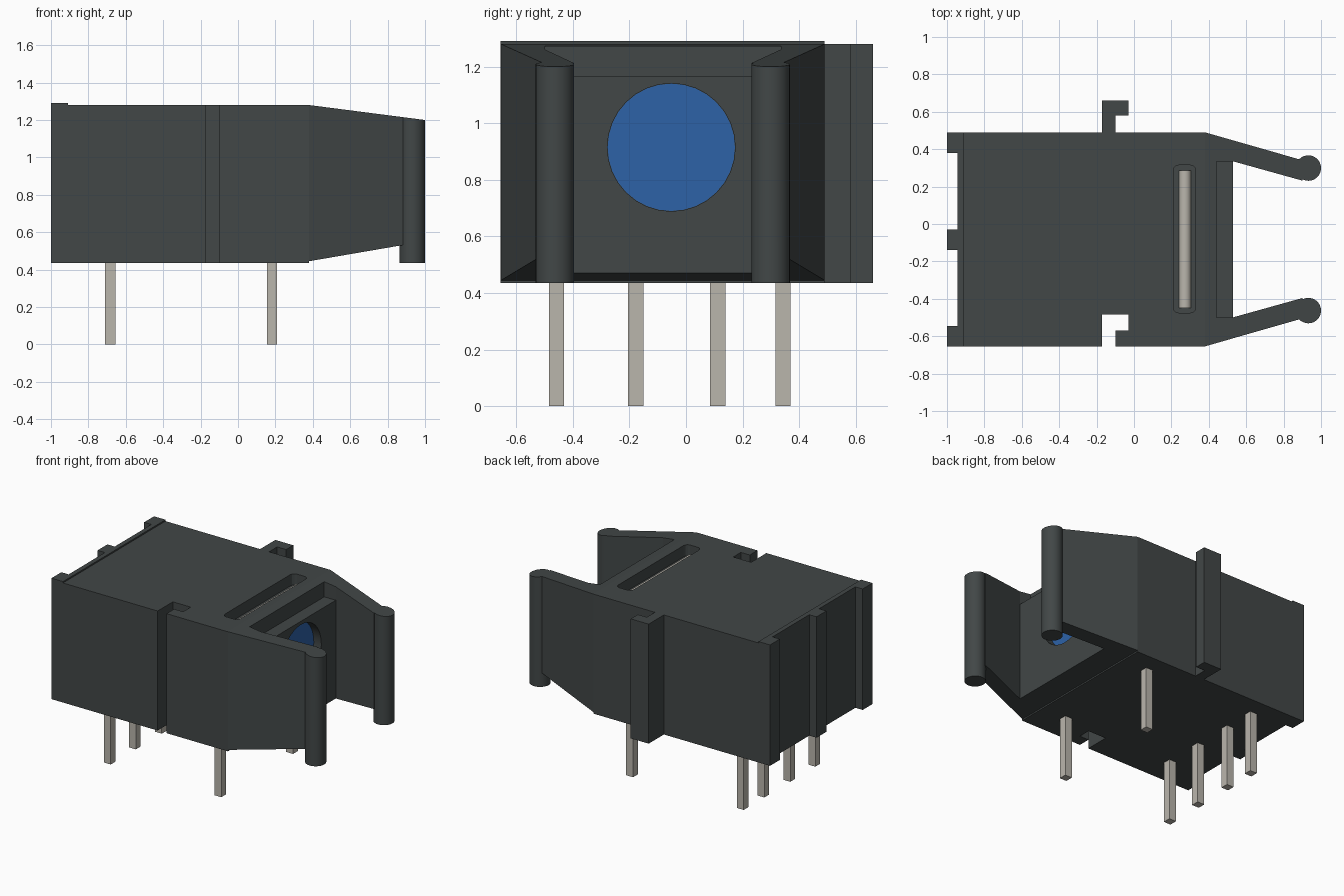
import bpy, bmesh, math

if "Cube" in bpy.data.objects:
    bpy.data.objects.remove(bpy.data.objects["Cube"])

Z0, Z1 = 0.435, 1.28      # housing bottom and top
YC = -0.082               # centre line of the housing
YA, YB = -0.655, 0.49     # housing sides
XS = 0.38                 # where the front starts to taper


def material(name, rgb):
    m = bpy.data.materials.new(name)
    m.diffuse_color = (*rgb, 1)
    m.use_nodes = True
    m.node_tree.nodes["Principled BSDF"].inputs["Base Color"].default_value = m.diffuse_color
    return m


DARK = material("dark_plastic", (0.054, 0.063, 0.063))
METAL = material("pale_metal", (0.49, 0.465, 0.415))
BLUE = material("blue_lens", (0.026, 0.122, 0.39))


def slope_top(x):
    return Z1 - max(0, x - XS) * 0.08 / 0.62


def slope_bottom(x):
    return Z0 + (0.01 + (x - XS) * 0.172 if x >= XS else 0)


def prism(name, pts, mat, bottom=lambda x: Z0, top=lambda x: Z1):
    """Upright prism over an xy outline, heights may depend on x."""
    bm = bmesh.new()
    lo = [bm.verts.new((x, y, bottom(x))) for x, y in pts]
    hi = [bm.verts.new((x, y, top(x))) for x, y in pts]
    bm.faces.new(lo)
    bm.faces.new(hi)
    n = len(pts)
    for i in range(n):
        j = (i + 1) % n
        bm.faces.new((lo[i], lo[j], hi[j], hi[i]))
    bmesh.ops.recalc_face_normals(bm, faces=bm.faces)
    me = bpy.data.meshes.new(name)
    bm.to_mesh(me)
    bm.free()
    ob = bpy.data.objects.new(name, me)
    bpy.context.collection.objects.link(ob)
    me.materials.append(mat)
    return ob


def box(name, xa, xb, ya, yb, za, zb, mat):
    return prism(name, [(xa, ya), (xb, ya), (xb, yb), (xa, yb)], mat,
                 lambda x: za, lambda x: zb)


def rod(name, radius, length, loc, rot, mat):
    bpy.ops.mesh.primitive_cylinder_add(vertices=32, radius=radius, depth=length,
                                        location=loc, rotation=rot)
    ob = bpy.context.object
    ob.name = name
    ob.data.materials.append(mat)
    smooth(ob)
    return ob


def smooth(ob):
    bpy.ops.object.select_all(action='DESELECT')
    ob.select_set(True)
    bpy.context.view_layer.objects.active = ob
    bpy.ops.object.shade_smooth_by_angle(angle=math.radians(35))


def cut(ob, cutter):
    mod = ob.modifiers.new("cut", 'BOOLEAN')
    mod.operation, mod.solver, mod.object = 'DIFFERENCE', 'EXACT', cutter
    bpy.context.view_layer.objects.active = ob
    bpy.ops.object.modifier_apply(modifier=mod.name)
    bpy.data.objects.remove(cutter)


def circle(cx, cy, r, n=32):
    return [(cx + r * math.cos(2 * math.pi * i / n),
             cy + r * math.sin(2 * math.pi * i / n)) for i in range(n)]


# main housing with the hooked groove on one side and matching tab on the other
housing = prism("housing", [
    (-0.91, YA), (-0.17, YA), (-0.17, -0.485), (-0.03, -0.485), (-0.03, -0.57),
    (-0.10, -0.57), (-0.10, YA), (XS, YA), (XS, YB), (-0.10, YB), (-0.10, 0.58),
    (-0.03, 0.58), (-0.03, 0.66), (-0.17, 0.66), (-0.17, YB), (-0.91, YB)], DARK)

# rounded slot in the top with a metal bar inside
corners = [(0.30, 0.285, 0), (0.24, 0.285, 90), (0.24, -0.445, 180), (0.30, -0.445, 270)]
outline = [(cx + 0.03 * math.cos(math.radians(a + s)), cy + 0.03 * math.sin(math.radians(a + s)))
           for cx, cy, a in corners for s in (0, 30, 60, 90)]
cut(housing, prism("slot_cutter", outline, DARK, lambda x: 1.20, lambda x: 1.4))
rod("slot_bar", 0.033, 0.735, (0.272, -0.082, 1.197), (math.pi / 2, 0, 0), METAL)

# rear rail and ribs, standing slightly above the top
box("rear_rail", -0.943, -0.91, YA, YB, Z0, 1.29, DARK)
for i, (a, b) in enumerate([(YA, -0.545), (-0.14, -0.03), (0.38, YB)]):
    box(f"rear_rib_{i + 1}", -1.0, -0.943, a, b, Z0, 1.29, DARK)

# tapered front yoke carrying the two arms
half = [(XS, YB - YC), (0.90, 0.341 - YC), (0.90, 0.232 - YC), (0.53, 0.335 - YC), (0.44, 0.335 - YC)]
yoke = [(x, YC + d) for x, d in half] + [(x, YC - d) for x, d in reversed(half)]
prism("front_yoke", yoke, DARK, slope_bottom, slope_top)

# round arm ends
for side, s in (("left", -1), ("right", 1)):
    smooth(prism(f"arm_end_{side}", circle(0.932, YC + s * 0.381, 0.068), DARK, top=slope_top))

# recessed front wall with a round opening and the lens behind it
wall = prism("front_wall", [(0.44, YC - 0.417), (0.53, YC - 0.417), (0.53, YC + 0.417),
                            (0.44, YC + 0.417)], DARK, slope_bottom, lambda x: 1.165)
turn = (0, math.pi / 2, 0)
cut(wall, rod("lens_cutter", 0.226, 0.2, (0.568, -0.052, 0.915), turn, DARK))
rod("lens", 0.225, 0.008, (0.468, -0.052, 0.915), turn, BLUE)
smooth(wall)

# contact pins
pins = [(-0.683, y) for y in (-0.458, -0.178, 0.112, 0.343)] + [(0.182, -0.458), (0.182, 0.343)]
for i, (x, y) in enumerate(pins):
    box(f"pin_{i + 1}", x - 0.027, x + 0.027, y - 0.027, y + 0.027, 0, Z0 + 0.01, METAL)
